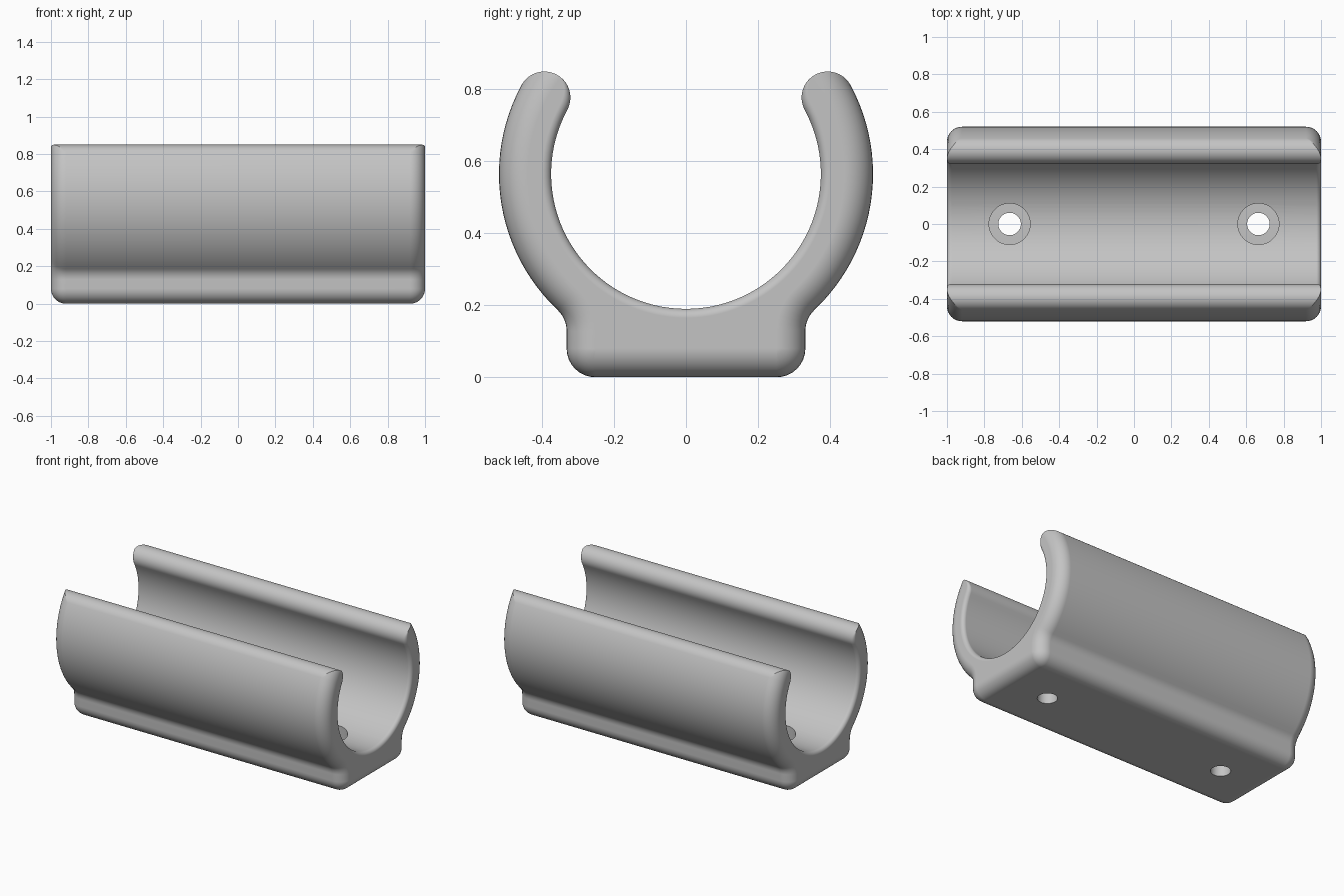
import bpy, bmesh
from math import sin, cos, pi, radians, hypot, sqrt, atan2, asin

if "Cube" in bpy.data.objects:
    bpy.data.objects.remove(bpy.data.objects["Cube"], do_unlink=True)

# Main dimensions
CZ, R_OUT, R_IN = 0.565, 0.52, 0.375        # tube centre height and radii
R_MID, R_CAP = (R_OUT + R_IN) / 2, (R_OUT - R_IN) / 2
FOOT, ROUND, RIM = 0.332, 0.08, 0.025       # foot half width, end roundings
TIP = radians(28.35)                        # angle where the arms end
STEPS = 8

grey = bpy.data.materials.new("light grey plastic")
grey.use_nodes = True
grey.diffuse_color = (0.55, 0.55, 0.55, 1)
grey.node_tree.nodes["Principled BSDF"].inputs["Base Color"].default_value = (0.55, 0.55, 0.55, 1)


def arc(cy, cz, r, a0, a1, n):
    """Points of an arc with their radial direction."""
    for i in range(n + 1):
        a = a0 + (a1 - a0) * i / n
        yield cy + r * cos(a), cz + r * sin(a), cos(a), sin(a)


# Half profile: (y, z, normal y, normal z, end rounding, start angle of rounding)
half = []
for y, z, ny, nz in arc(FOOT - ROUND, ROUND, ROUND, -pi / 2, 0, 8):
    half.append((y, z, ny, nz, ROUND, pi / 2))
neck_y = FOOT + ROUND
neck_z = CZ - sqrt((R_OUT + ROUND) ** 2 - neck_y ** 2)
join = atan2(neck_z - CZ, neck_y)
for y, z, ny, nz in arc(neck_y, neck_z, ROUND, pi, pi + join, 6):
    half.append((y, z, -ny, -nz, ROUND, pi / 2))
for y, z, ny, nz in list(arc(0, CZ, R_OUT, join, TIP, 24))[1:]:
    half.append((y, z, ny, nz, ROUND, pi / 2))
# Arm tip: the outer rounding runs out across the round cap
for y, z, ny, nz in list(arc(R_MID * cos(TIP), CZ + R_MID * sin(TIP), R_CAP, TIP, TIP + pi, 20))[1:]:
    rho = hypot(y, z - CZ)
    over = rho - (R_OUT - ROUND)
    if over > 0:
        half.append((y, z, y / rho, (z - CZ) / rho, ROUND, asin(min(1, over / ROUND))))
    else:
        half.append((y, z, ny, nz, RIM * -over / (ROUND - 2 * R_CAP) * -1, pi / 2))
for y, z, ny, nz in list(arc(0, CZ, R_IN, TIP, -pi / 2, 36))[1:]:
    half.append((y, z, -ny, -nz, RIM, pi / 2))

mirrored = [(-y, z, -ny, nz, f, a) for y, z, ny, nz, f, a in reversed(half[:-1])]
profile = half + mirrored

# Clip body: rings of the profile, shrinking at both rounded ends
bm = bmesh.new()


def ring(side, step):
    verts = []
    for y, z, ny, nz, f, a0 in profile:
        a = a0 * (1 - step / STEPS)
        inset = f * (sin(a0) - sin(a))
        x = 1 - f + f * cos(a)
        verts.append(bm.verts.new((side * x, y - ny * inset, z - nz * inset)))
    return verts


rings = [ring(-1, s) for s in range(STEPS, -1, -1)] + [ring(1, s) for s in range(STEPS + 1)]
count = len(profile)
for r0, r1 in zip(rings, rings[1:]):
    for i in range(count):
        j = (i + 1) % count
        bm.faces.new((r0[i], r0[j], r1[j], r1[i]))
bm.faces.new(rings[0])
bm.faces.new(rings[-1])
bmesh.ops.remove_doubles(bm, verts=bm.verts, dist=0.0002)
bmesh.ops.recalc_face_normals(bm, faces=bm.faces)
mesh = bpy.data.meshes.new("clip_body")
bm.to_mesh(mesh)
bm.free()
mesh.materials.append(grey)
clip = bpy.data.objects.new("clip_body", mesh)
bpy.context.collection.objects.link(clip)


def drill(x, radius, low, high):
    """Cut a vertical round hole into the clip."""
    bpy.ops.mesh.primitive_cylinder_add(vertices=48, radius=radius, depth=high - low,
                                        location=(x, 0, (low + high) / 2))
    cutter = bpy.context.object
    cutter.name = "hole_cutter"
    cutter.hide_render = True
    cutter.data.materials.append(grey)
    bpy.ops.object.select_all(action='DESELECT')
    bpy.context.view_layer.objects.active = clip
    clip.select_set(True)
    mod = clip.modifiers.new("hole", 'BOOLEAN')
    mod.operation, mod.solver, mod.object = 'DIFFERENCE', 'EXACT', cutter
    bpy.ops.object.modifier_apply(modifier=mod.name)
    bpy.data.objects.remove(cutter, do_unlink=True)


# Screw holes with a wide seat for the screw head
for x in (-0.665, 0.665):
    drill(x, 0.11, 0.11, 0.4)
    drill(x, 0.06, -0.1, 0.3)

bpy.ops.object.shade_smooth_by_angle(angle=radians(30))
weighted = clip.modifiers.new("even_shading", 'WEIGHTED_NORMAL')
weighted.keep_sharp = True
